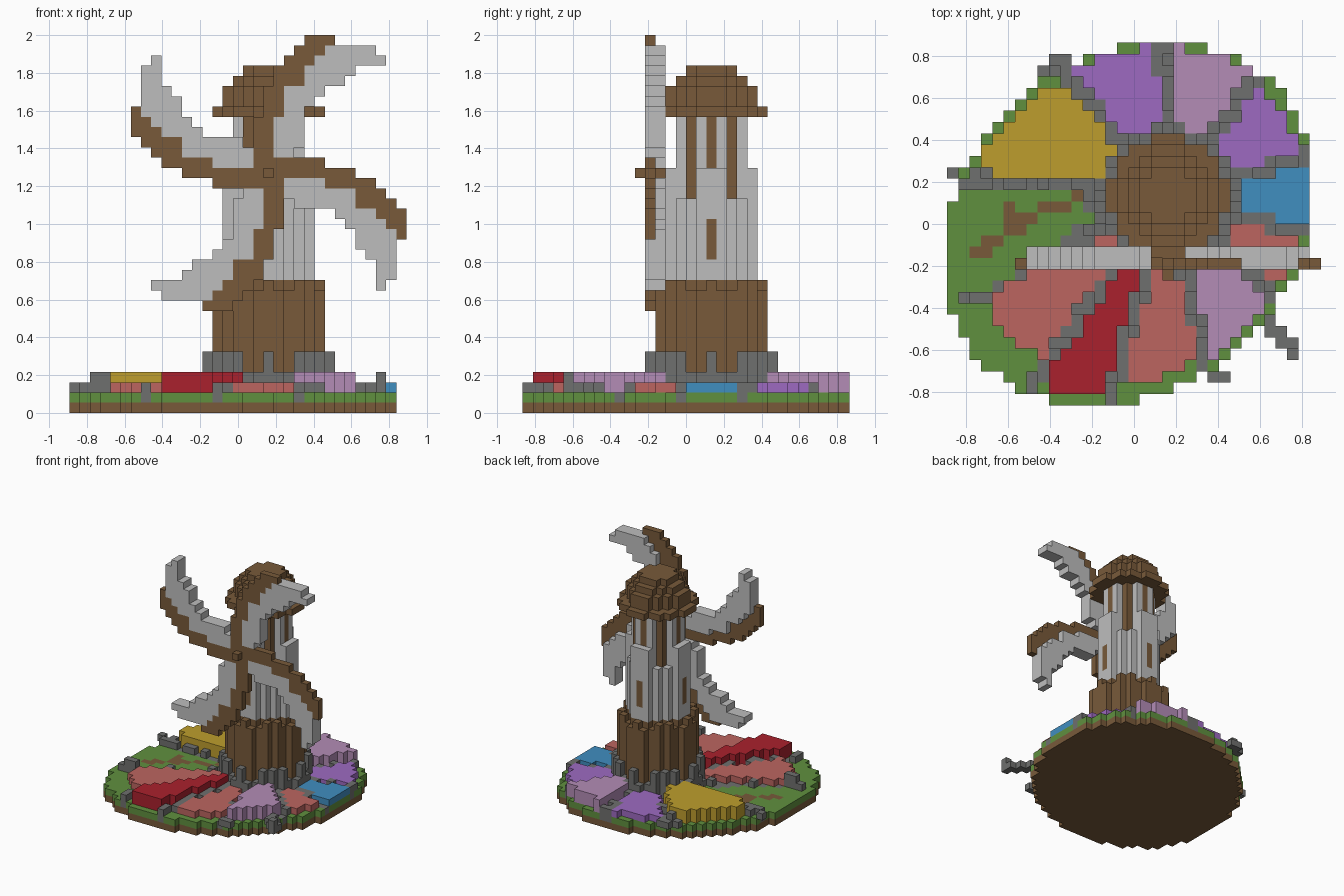
import bpy, bmesh, math, random
from mathutils import Vector

if "Cube" in bpy.data.objects:
    bpy.data.objects.remove(bpy.data.objects["Cube"])

random.seed(4)
CELL = 2 / 37                      # edge of one block
W, D = 33, 32                      # blocks across and deep
CX, CY, HUB = 19, 18, 23           # tower axis and hub height, in blocks
grid = {}                          # block position -> part name
part_colour = {}


def linear(hex_code):
    srgb = [int(hex_code[i:i + 2], 16) / 255 for i in (0, 2, 4)]
    return [((c + 0.055) / 1.055) ** 2.4 for c in srgb] + [1]


def make_material(name, hex_code):
    mat = bpy.data.materials.new(name)
    mat.use_nodes = True
    mat.diffuse_color = linear(hex_code)
    mat.node_tree.nodes["Principled BSDF"].inputs["Base Color"].default_value = linear(hex_code)
    return mat


materials = {name: make_material(name, code) for name, code in {
    "brown": "785a3a", "green": "60903f", "gold": "be9e2d", "purple": "9d6ac1",
    "lilac": "b38cb6", "blue": "408ec0", "coral": "bc6560", "red": "aa212d",
    "stone_grey": "6f706e", "pale_grey": "bebebe"}.items()}


def fill(part, colour, columns, low, high):
    """Stack blocks from level low up to high in every column."""
    part_colour[part] = colour
    for i, j in columns:
        for k in range(low, high):
            grid[i, j, k] = part


def line(*points):
    """Columns along a bent path."""
    cells = set()
    for a, b in zip(points, points[1:]):
        a, b = Vector(a), Vector(b)
        steps = int((b - a).length * 2) + 1
        for s in range(steps + 1):
            p = a.lerp(b, s / steps)
            cells.add((int(p.x), int(p.y)))
    return cells


def disc(r):
    """Offsets of a round slab around the tower axis."""
    span = range(-r, r + 1)
    return {(u, v) for u in span for v in span if u * u + v * v <= r * r + 1}


def around(offsets):
    return {(CX + u, CY + v) for u, v in offsets}


def spread(column):
    """Distance from the island's middle: 1 at its slanted round edge."""
    x, y = column[0] + 0.5 - D / 2, column[1] + 0.5 - D / 2
    return math.hypot(x - 0.2 * y, y) / 16.1


# Round island: soil below, grass above
island = {(i, j) for i in range(W) for j in range(D) if spread((i, j)) <= 1}
fill("soil", "brown", island, 0, 1)
fill("grass", "green", island, 1, 2)

# Wedge-shaped flower beds around the tower, with stone paths between them
footing = around(disc(6))
paths = around(disc(7)) | line((1, 19), (8, 19), (14, 20)) | line((1, 9), (4, 9), (13, 16))
planted = set()


def plant_bed(part, colour, top, start, end, reach):
    cells = set()
    for i, j in island - footing:
        u, v = i - CX, j - CY
        turn = math.radians((math.degrees(math.atan2(v, u)) - start) % 360)
        span = math.radians(end - start)
        if turn < span and spread((i, j)) < 0.98:
            margin = math.hypot(u, v) * math.sin(min(turn, span - turn))
            if margin < 0.65:
                paths.add((i, j))
            elif spread((i, j)) < reach:
                cells.add((i, j))
    fill(part, colour, cells, 2, top)
    planted.update(cells)


plant_bed("blue_bed", "blue", 3, -15, 15, 1)
plant_bed("left_purple_bed", "purple", 3, 15, 53, 0.94)
plant_bed("back_lilac_bed", "lilac", 4, 53, 92, 0.97)
plant_bed("back_purple_bed", "purple", 3, 92, 130, 0.97)
plant_bed("gold_bed", "gold", 4, 130, 175, 0.95)
plant_bed("right_coral_bed", "coral", 3, 207, 234, 0.81)
plant_bed("red_bed", "red", 4, 234, 254, 0.94)
plant_bed("front_coral_bed", "coral", 3, 254, 283, 0.9)
plant_bed("front_lilac_bed", "lilac", 4, 283, 317, 0.96)
plant_bed("left_coral_bed", "coral", 3, 317, 345, 0.95)

# Path stones, some of them raised, and a few blocks hanging over the rim
paths = sorted((paths & island) - planted)
fill("stone_path", "stone_grey", paths, 1, 2)
fill("loose_stones", "stone_grey", [c for c in paths if random.random() < 0.5], 2, 3)
rim_stones = line((28, 7), (30, 5)) | line((23, 2), (24, 2)) | line((18, 31), (19, 31))
rim_stones |= line((8, 29), (10, 29)) | line((9, 30), (10, 30)) | {(31, 22), (0, 20)}
fill("rim_stones", "stone_grey", rim_stones, 2, 3)
fill("tall_stones", "stone_grey", [(30, 4), (9, 29), (2, 9), (3, 9)], 2, 4)

# Winding trail flush with the grass
trail = line((13, 18), (11, 18), (8, 17), (5, 15), (2, 13)) | line((7, 16), (5, 17))
fill("winding_trail", "brown", trail - planted, 1, 2)

# Tower footing with alternating stone teeth
fill("tower_footing", "stone_grey", footing, 1, 4)
fill("footing_teeth", "stone_grey", around(o for o in disc(6) if sum(o) % 2 == 0), 4, 6)

# Tower: timber foot, pale wall, narrower striped top
fill("tower_wall", "pale_grey", around(disc(4)), 4, 21)
fill("tower_wall", "pale_grey", around(o for o in disc(4) if min(map(abs, o)) < 2), 21, 24)
fill("timber_foot", "brown", around(disc(5)), 4, 12)
fill("timber_foot", "brown", around(o for o in disc(5) if sum(o) % 2), 12, 13)
fill("tower_wall", "pale_grey", around(disc(3)), 12, 29)
posts = [(u, v) for u, v in disc(3) if abs(u) == abs(v) == 2 or (u * v == 0 and abs(u + v) == 3)]
fill("timber_posts", "brown", around(posts), 21, 29)
windows = [(u, v) for u, v in disc(4) if u * v == 0 and abs(u + v) == 4]
fill("windows", "brown", around(windows), 15, 19)

# Stepped dome roof
for level, r in enumerate((5, 4, 4, 3, 2)):
    fill("roof", "brown", around(disc(r)), 29 + level, 30 + level)

# Axle and four curved blades: an arm bending as a cubic, with a sail beside it
fill("axle", "brown", line((CX, 11), (CX, 14)), HUB, HUB + 1)
sail_widths = (0, 2, 3, 3, 3, 2, 3, 4, 4, 5, 7, 5, 0)
for dx, dz in ((1, 0), (0, 1), (-1, 0), (0, -1)):
    for r, sail in enumerate(sail_widths, 1):
        low = round(5.3 * (r / 13) ** 3 - 1)
        high = low + (2 if r > 8 else 1)
        for w in range(low, high + sail + 1):
            x, z = CX + r * dx + w * dz, HUB + r * dz - w * dx
            if w <= high:
                fill("blade_arms", "brown", [(x, 12)], z, z + 1)
            else:
                fill("blade_sails", "pale_grey", [(x, 12), (x, 13)], z, z + 1)

# Turn each part's visible block sides into one mesh
SIDES = [Vector(s * (a == n) for a in range(3)) for n in range(3) for s in (-1, 1)]
for part, colour in part_colour.items():
    bm = bmesh.new()
    corners = {}
    for cell in [c for c, p in grid.items() if p == part]:
        centre = Vector(cell) + Vector((0.5, 0.5, 0.5))
        for n in SIDES:
            if tuple(int(a) for a in Vector(cell) + n) in grid:
                continue
            t = Vector((n.y, n.z, n.x))
            b = n.cross(t)
            ring = []
            for p, q in ((1, 1), (-1, 1), (-1, -1), (1, -1)):
                c = centre + (n + t * p + b * q) / 2
                key = tuple(round(a) for a in c)
                if key not in corners:
                    corners[key] = bm.verts.new(
                        ((key[0] - W / 2) * CELL, (key[1] - D / 2) * CELL, key[2] * CELL))
                ring.append(corners[key])
            bm.faces.new(ring)
    mesh = bpy.data.meshes.new(part)
    bm.to_mesh(mesh)
    bm.free()
    mesh.materials.append(materials[colour])
    bpy.context.collection.objects.link(bpy.data.objects.new(part, mesh))
